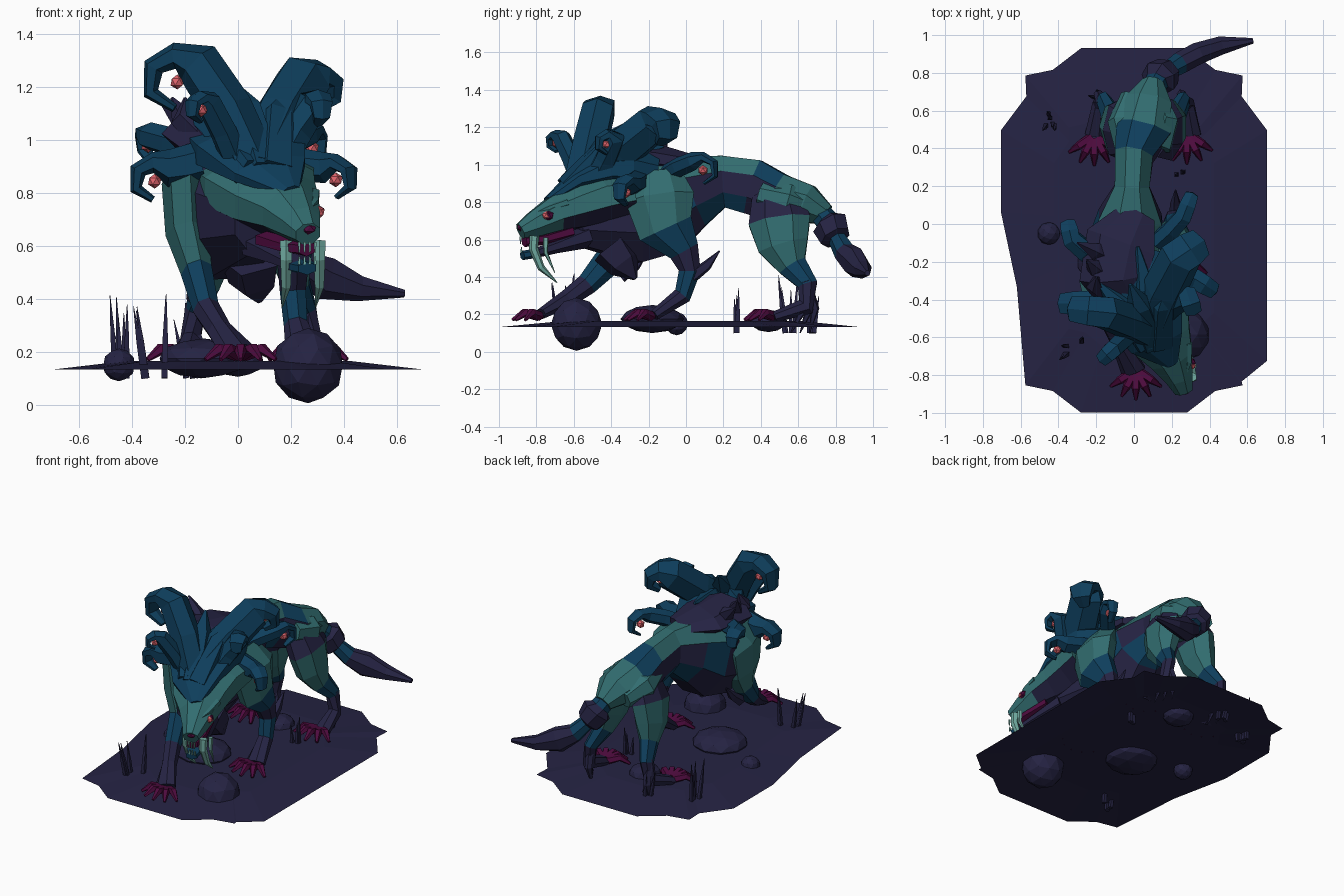
import bpy, bmesh, math, random
from mathutils import Vector as V

if "Cube" in bpy.data.objects:
    bpy.data.objects.remove(bpy.data.objects["Cube"])
random.seed(4)


def material(name, rgb):
    m = bpy.data.materials.new(name)
    lin = [((c / 255 + .055) / 1.055) ** 2.4 for c in rgb]
    m.diffuse_color = (*lin, 1)
    m.use_nodes = True
    m.node_tree.nodes["Principled BSDF"].inputs["Base Color"].default_value = m.diffuse_color
    return m


MATS = [material("night purple", (37, 35, 67)), material("deep blue", (14, 62, 92)),
        material("teal hide", (50, 109, 112)), material("dark magenta", (78, 11, 62)),
        material("coral", (224, 100, 108)), material("pale tooth", (112, 170, 160))]
NAVY, BLUE, TEAL, MAG, CORAL, TOOTH = range(6)
X, Y, Z = V((1, 0, 0)), V((0, 1, 0)), V((0, 0, 1))


def finish(bm, name):
    bmesh.ops.recalc_face_normals(bm, faces=bm.faces)
    me = bpy.data.meshes.new(name)
    bm.to_mesh(me)
    bm.free()
    for m in MATS:
        me.materials.append(m)
    ob = bpy.data.objects.new(name, me)
    bpy.context.collection.objects.link(ob)
    return ob


def tube(name, path, mats, ax=X, sides=8):
    """Loft rings (x, y, z, half width along ax, half height).
    mats: one colour, or one per segment; a triple means (facing up, sideways, down)."""
    bm = bmesh.new()
    pts = [V(p[:3]) for p in path]
    rings = []
    for i, p in enumerate(path):
        t = (pts[min(i + 1, len(pts) - 1)] - pts[max(i - 1, 0)]).normalized()
        s = (ax - t * ax.dot(t)).normalized()
        u = s.cross(t)
        rh = p[4] if len(p) > 4 else p[3]
        rings.append([bm.verts.new(pts[i] + s * p[3] * math.cos(a) + u * rh * math.sin(a))
                      for a in (math.tau * (k + .5) / sides for k in range(sides))])
    if isinstance(mats, int):
        mats = [mats] * (len(path) - 1)
    tags = []
    for i in range(len(rings) - 1):
        for k in range(sides):
            j = (k + 1) % sides
            tags.append((bm.faces.new((rings[i][k], rings[i][j], rings[i + 1][j], rings[i + 1][k])), mats[i]))
    tags += [(bm.faces.new(rings[0]), mats[0]), (bm.faces.new(rings[-1]), mats[-1])]
    bmesh.ops.recalc_face_normals(bm, faces=bm.faces)
    for f, m in tags:
        f.normal_update()
        z = f.normal.z
        f.material_index = m if isinstance(m, int) else m[0 if z > .45 else 2 if z < -.3 else 1]
    return finish(bm, name)


def spike(name, base, mid, tip, w, mat, ax=X, sides=5):
    tube(name, [(*base, w), (*mid, w * .8), (*tip, w * .1)], mat, ax, sides)


def ball(name, loc, size, mat, subdiv=1):
    bm = bmesh.new()
    bmesh.ops.create_icosphere(bm, subdivisions=subdiv, radius=1)
    bmesh.ops.scale(bm, vec=size if isinstance(size, tuple) else (size,) * 3, verts=bm.verts)
    bmesh.ops.translate(bm, vec=loc, verts=bm.verts)
    for f in bm.faces:
        f.material_index = mat
    return finish(bm, name)


# ground: gently domed sheet with notched corners
edge = []
for sx, sy, y0, y1 in [(1, 1, .53, .71), (-1, 1, .53, .71), (-1, -1, -.1, .62), (1, -1, .69, .8)]:
    quarter = [(.705, y0), (.57 if y1 > .65 else .62, y1 if y1 > .65 else .3), (.575, .82), (.43, .85), (.28, .965)]
    pts = [(sx * x, sy * y - .034) for x, y in quarter]
    edge += pts if sx * sy > 0 else pts[::-1]
bm = bmesh.new()
low = [bm.verts.new((x, y, .132)) for x, y in edge]
mid = [bm.verts.new((x * .6, y * .65, .165)) for x, y in edge]
bm.faces.new(mid)
for i in range(len(edge)):
    j = (i + 1) % len(edge)
    bm.faces.new((low[i], low[j], mid[j], mid[i]))
finish(bm, "ground_sheet")

# rocks and grass
ball("front_rock", (.265, -.585, .147), (.137, .137, .142), NAVY, 2)
ball("middle_rock", (-.13, -.18, .175), (.175, .17, .075), NAVY, 2)
ball("rear_rock", (0, .44, .165), (.1, .1, .06), NAVY, 2)
ball("small_rock", (-.45, -.05, .15), .062, NAVY, 2)
for gx, gy, n, h in [(-.32, -.65, 6, .29), (-.46, .56, 5, .27), (.22, .27, 4, .2), (-.15, .66, 3, .24)]:
    for i in range(n):
        dx, dy = random.uniform(-.05, .05), random.uniform(-.04, .04)
        p = V((gx + dx, gy + dy, .1))
        tip = p + V((dx * .6 - .02, dy, .05 + h * random.uniform(.6, 1)))
        spike("grass_blade", p, p.lerp(tip, .5), tip, .016, NAVY, X, 4)

# torso from rump to neck
tube("torso", [(.1, .75, .73, .06), (.08, .65, .79, .13, .11), (.05, .5, .82, .16, .14),
               (0, .36, .88, .11, .16), (-.01, .2, .91, .1, .15), (-.02, .04, .86, .18, .21),
               (-.04, -.12, .79, .22, .29), (-.04, -.3, .73, .22, .28), (.09, -.6, .7, .12, .14)],
     [TEAL, TEAL, (BLUE, NAVY, NAVY), (TEAL, NAVY, BLUE), (TEAL, NAVY, BLUE), (TEAL, BLUE, NAVY), NAVY, NAVY])
tube("shoulder_hump", [(.03, .06, 1.01, .1, .04), (-.06, -.1, 1.03, .2, .07),
                       (-.1, -.28, 1.03, .19, .1), (-.02, -.42, .95, .14, .08)], NAVY, X, 7)
for i in range(3):
    y = -.1 - i * .09
    spike("back_tuft", (-.1, y - .1, .98), (-.21, y - .04, 1.08), (-.3 + i * .05, y, 1.16), .06, NAVY, Y)
spike("chest_tuft", (.05, -.4, .56), (.06, -.33, .47), (.08, -.27, .39), .12, NAVY)


# legs: joints with shared thickness profiles and colour bands
def leg(name, joints, widths, mats):
    tube(name, [(*j, *w) for j, w in zip(joints, widths)], mats, X, 7)


front = [(.08, .14), (.09, .19), (.085, .155), (.062, .085), (.052, .06), (.047, .05), (.07, .03)]
leg("front_leg_left", [(-.14, -.25, .93), (-.2, -.31, .82), (-.19, -.33, .65), (-.155, -.4, .5),
                       (-.12, -.53, .36), (-.07, -.64, .28), (0, -.78, .2)],
    front, [TEAL, TEAL, TEAL, BLUE, NAVY, NAVY])
leg("front_leg_right", [(.13, -.15, .93), (.21, -.14, .82), (.22, -.11, .66), (.21, -.01, .54),
                        (.21, .02, .43), (.22, -.02, .3), (.25, -.17, .195)],
    front, [TEAL, TEAL, BLUE, NAVY, BLUE, NAVY])
hind = [(.08, .13), (.09, .17), (.085, .14), (.055, .08), (.04, .055), (.04, .05), (.06, .03)]
for s, side in ((1, "right"), (-1, "left")):
    leg("hind_leg_" + side,
        [(.05 + s * x, y, z) for x, y, z in [(.06, .48, .84), (.13, .5, .7), (.15, .52, .57), (.17, .57, .46),
                                             (.21, .65, .36), (.23, .64, .24), (.25, .47, .185)]],
        hind, [NAVY, TEAL, TEAL, BLUE, NAVY, NAVY])
    hx = .05 + s * .22
    for i in (-1, 0, 1):
        spike("hock_tuft", (hx, .64, .33 - i * .05), (hx + .02 * i, .66 - i * .03, .23),
              (hx + .03 * i, .61 - i * .05, .1), .03, NAVY)
    ex, ey = .03 + s * .19, -.16 + s * .19
    spike("elbow_tuft_" + side, (ex, ey, .4), (ex, ey + .08, .46), (ex, ey + .15, .54), .036, NAVY)
    # hip patch above the dark thigh band
    tube("hip_patch", [(.05 + s * .07, .4, .84, .08, .07), (.05 + s * .1, .54, .8, .09, .1),
                       (.05 + s * .06, .68, .76, .06, .06)], TEAL, X, 7)

# fanned toes with hooked claws
for px, py in [(.01, -.77), (.25, -.17), (.28, .48), (-.21, .47)]:
    for i in range(5):
        a = math.radians(-56 + 28 * i)
        d = V((math.sin(a), -math.cos(a), 0))
        toe = [(.02, .19, .026), (.1, .21, .024), (.16, .17, .009)]
        tube("toe", [(*(V((px, py, 0)) + d * r + Z * z), w) for r, z, w in toe], MAG, Z, 5)

# tail
tube("tail", [(.09, .7, .76, .06), (.12, .75, .7, .065), (.13, .77, .68, .1), (.17, .8, .61, .085),
              (.18, .81, .6, .05), (.24, .85, .53, .06), (.33, .9, .48, .085, .06), (.46, .945, .44, .05),
              (.63, .97, .42, .015)], [BLUE, NAVY, NAVY, NAVY, BLUE, NAVY, NAVY, NAVY], Z, 7)

# head: teal face with a dark throat
throat, face = (TEAL, TEAL, NAVY), TEAL
tube("head", [(.06, -.3, .85, .25, .12), (.08, -.46, .82, .23, .14), (.14, -.6, .77, .18, .125),
              (.2, -.71, .73, .125, .1), (.24, -.81, .68, .08, .075), (.265, -.885, .645, .052, .045)],
     [throat, throat, throat, face, face])
ball("nose", (.266, -.885, .665), (.033, .02, .022), MAG)
tube("mouth", [(.15, -.64, .635, .11, .035), (.22, -.77, .6, .075, .03), (.26, -.865, .59, .04, .03)], MAG, X, 6)
tube("lower_jaw", [(.11, -.55, .61, .12, .06), (.19, -.7, .56, .08, .035), (.24, -.81, .525, .055, .025),
                   (.262, -.875, .515, .04, .025)], [NAVY, NAVY, BLUE], X, 6)
for s in (-1, 1):
    cx, fx = .215 + s * .083, .245 + s * .063
    ball("eye_patch", (cx, -.735, .728), .031, MAG)
    ball("eye", (cx + s * .008, -.747, .728), .024, CORAL)
    spike("brow", (.17 + s * .12, -.63, .8), (.21 + s * .08, -.73, .768), (.24 + s * .03, -.82, .735), .022, TEAL)
    tube("sabre_fang", [(fx, -.81, .62, .026), (fx, -.815, .55, .025), (fx, -.775, .45, .02),
                        (fx - .015, -.69, .37, .003)], TOOTH, X, 6)
    spike("side_fang", (fx + s * .01, -.75, .61), (fx + s * .01, -.75, .53), (fx, -.7, .42), .016, TOOTH)
for i in range(4):
    x = .232 + i * .02
    tube("upper_tooth", [(x, -.885, .615, .007), (x, -.885, .575, .004)], TOOTH, X, 4)
    tube("lower_tooth", [(x, -.88, .53, .007), (x, -.88, .56, .004)], TOOTH, X, 4)

# mane: cap over the brow and neck
tube("mane_cap", [(.2, -.74, .805, .04, .025), (.12, -.62, .89, .16, .05), (.05, -.46, .96, .23, .1),
                  (.02, -.3, .98, .24, .12), (.02, -.15, .96, .17, .09)], BLUE)


# curling lock: rises from its root, then hooks round its pearl in heading d
def curl(root, pearl, r, w, d=None):
    root, pearl = V(root), V(pearl)
    d = V((*(d or (pearl - root).xy), 0)).normalized()
    arc = [pearl + (d * math.cos(a) * 1.1 + Z * math.sin(a)) * r
           for a in map(math.radians, (135, 85, 35, -25, -85))]
    pts = [root, root.lerp(arc[0], .55) - d * r * .2] + arc
    size = (1, 1, .95, .9, .75, .55, .3)
    tube("mane_lock", [(*p, w * k, w * k * (.95 if i < 3 else .55)) for i, (p, k) in enumerate(zip(pts, size))],
         BLUE, d.cross(Z), 6)
    ball("mane_pearl", pearl, .028, CORAL)


curl((.06, -.56, .9), (-.23, -.46, 1.22), .1, .1, (-1, .1))
curl((.08, -.54, .9), (.29, -.14, 1.18), .065, .12, (.75, .5))
curl((0, -.56, .9), (-.14, -.69, 1.115), .045, .055)
curl((.14, -.5, .88), (.3, -.42, 1.11), .05, .065, (.3, -.9))
curl((.16, -.26, .92), (.37, -.32, .85), .065, .065, (.8, -.5))
curl((.12, -.1, .95), (.28, .09, .97), .07, .055, (.35, .9))
curl((-.17, -.2, .97), (-.34, -.04, .98), .05, .06, (-.2, .9))
curl((-.14, -.42, .92), (-.315, -.42, .845), .07, .08)
# plain swept strands between the locks
for x, y, z in [(-.2, -.3, 1.1), (-.02, -.32, 1.22), (.18, -.3, 1.18), (.02, -.12, 1.1)]:
    spike("mane_strand", (.1 + x * .2, -.62, .87), (.04 + x * .6, y / 2 - .27, z / 2 + .5), (x, y, z), .085, BLUE)
